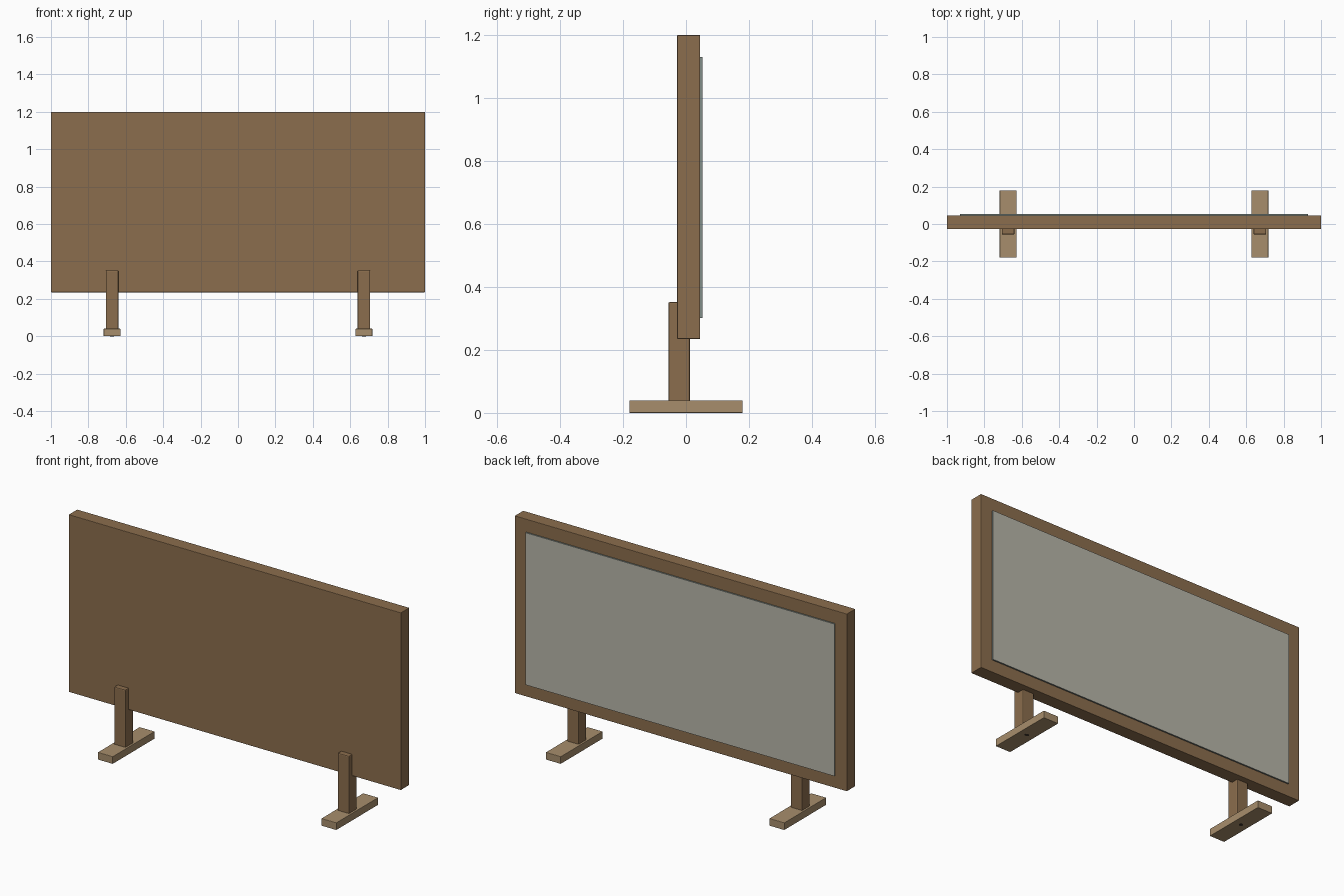
import bpy
import bmesh
from mathutils import Vector

if "Cube" in bpy.data.objects:
    bpy.data.objects.remove(bpy.data.objects["Cube"], do_unlink=True)


def material(name, color):
    mat = bpy.data.materials.new(name)
    mat.use_nodes = True
    mat.diffuse_color = (*color, 1)
    mat.node_tree.nodes["Principled BSDF"].inputs["Base Color"].default_value = (*color, 1)
    return mat


walnut = material("walnut", (0.26, 0.155, 0.075))
oak = material("light oak", (0.39, 0.27, 0.15))
fabric = material("pale grey fabric", (0.48, 0.47, 0.40))
trim = material("grey green edge", (0.22, 0.27, 0.25))
dark = material("dark plug", (0.05, 0.035, 0.025))


def box(name, low, high, *mats, bevel=0):
    """Box between two corners, optionally with a small chamfer."""
    low, high = Vector(low), Vector(high)
    mesh = bpy.data.meshes.new(name)
    bm = bmesh.new()
    bmesh.ops.create_cube(bm, size=1)
    bmesh.ops.scale(bm, vec=high - low, verts=bm.verts)
    bmesh.ops.translate(bm, vec=(low + high) / 2, verts=bm.verts)
    bm.to_mesh(mesh)
    bm.free()
    obj = bpy.data.objects.new(name, mesh)
    bpy.context.collection.objects.link(obj)
    for mat in mats:
        mesh.materials.append(mat)
    if bevel:
        mod = obj.modifiers.new("soft edges", "BEVEL")
        mod.width = bevel
        mod.segments = 2
    return obj


# Main board
box("board", (-1, -0.028, 0.235), (1, 0.045, 1.2), walnut, bevel=0.002)

# Inset panel on the back, with a coloured rim
panel = box("fabric_panel", (-0.93, 0.04, 0.302), (0.93, 0.053, 1.13), fabric, trim)
for face in panel.data.polygons:
    face.material_index = 0 if face.normal.y > 0.5 else 1

# Feet, posts and the plugs under the feet
for side, x in (("left", 0.673), ("right", -0.673)):
    box(side + "_foot", (x - 0.045, -0.18, 0), (x + 0.045, 0.18, 0.04), oak, bevel=0.002)
    box(side + "_post", (x - 0.034, -0.056, 0.03), (x + 0.034, 0.012, 0.352), walnut, bevel=0.005)
    bpy.ops.mesh.primitive_cylinder_add(vertices=12, radius=0.011, depth=0.004,
                                        location=(x, 0, 0.0015))
    plug = bpy.context.object
    plug.name = side + "_plug"
    plug.data.materials.append(dark)
